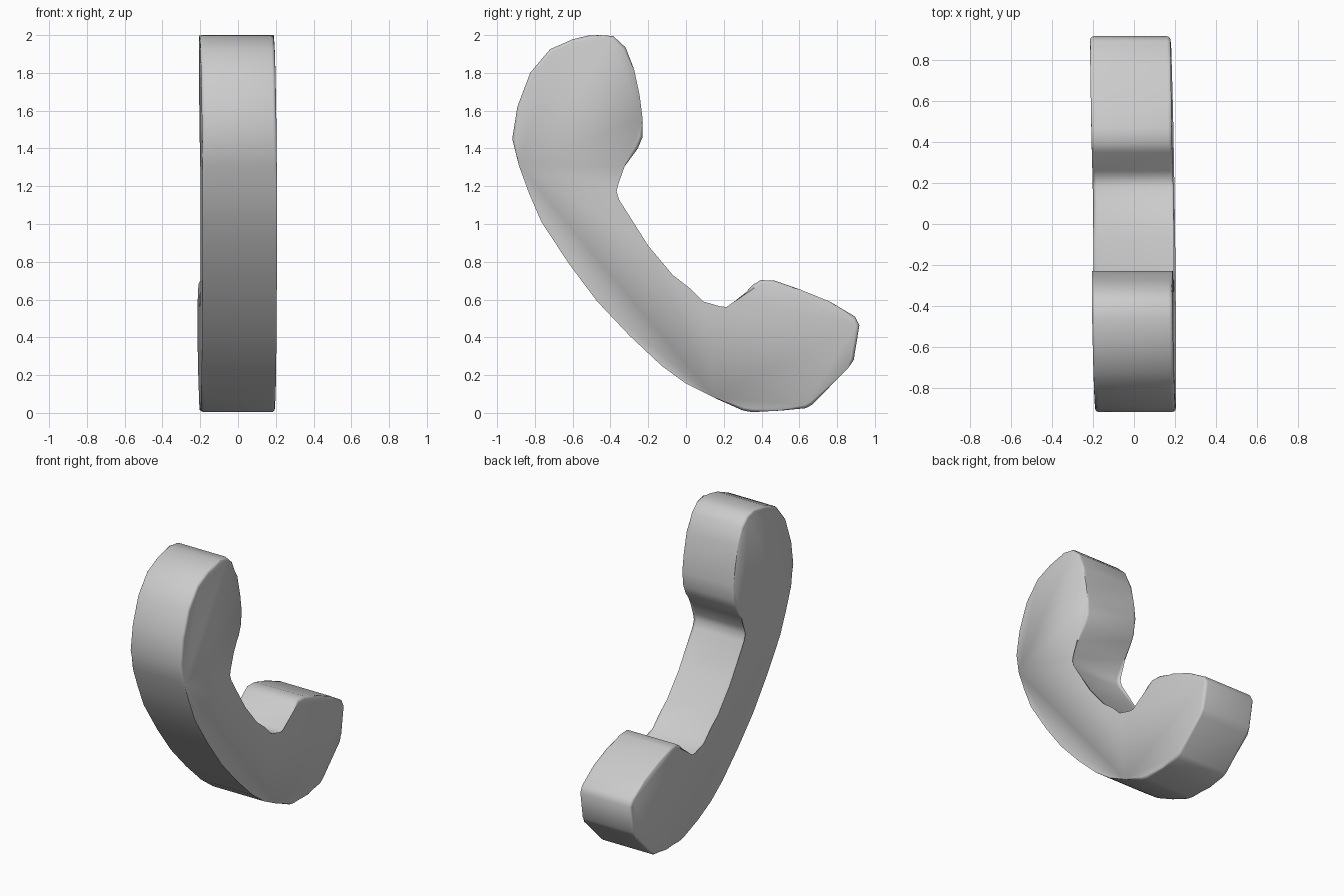
import bpy, bmesh, math

# Side outline of the handset (y, z), clockwise from the top
outline = [
    (-0.46, 2.0), (-0.385, 1.995), (-0.32, 1.935), (-0.275, 1.82), (-0.245, 1.68),
    (-0.23, 1.56), (-0.23, 1.46), (-0.255, 1.40), (-0.325, 1.305), (-0.378, 1.21),
    (-0.386, 1.17), (-0.37, 1.12), (-0.20, 0.885), (-0.07, 0.73), (0.01, 0.645),
    (0.09, 0.59), (0.18, 0.545), (0.22, 0.543), (0.26, 0.57), (0.35, 0.675),
    (0.395, 0.703), (0.47, 0.70), (0.60, 0.655), (0.76, 0.59), (0.895, 0.51),
    (0.918, 0.465), (0.888, 0.28), (0.86, 0.24), (0.67, 0.045), (0.635, 0.025),
    (0.50, 0.012), (0.35, 0.004), (0.30, 0.013), (0.15, 0.08), (0.0, 0.155),
    (-0.13, 0.25), (-0.30, 0.41), (-0.47, 0.59), (-0.62, 0.79), (-0.765, 1.01),
    (-0.83, 1.16), (-0.885, 1.31), (-0.92, 1.45), (-0.893, 1.62), (-0.825, 1.80),
    (-0.72, 1.925), (-0.60, 1.978), (-0.52, 1.997),
]
HALF = 0.197


def lean(y, z):
    # The whole handset is tilted very slightly sideways
    return 0.005 - 0.02 * y - 0.011 * z


# Extrude the outline across the width
bm = bmesh.new()
left, right = [[bm.verts.new((s * HALF + lean(y, z), y, z)) for y, z in outline]
               for s in (-1, 1)]
caps = [bm.faces.new(left), bm.faces.new(right)]
n = len(outline)
for i in range(n):
    j = (i + 1) % n
    bm.faces.new((left[i], right[i], right[j], left[j]))

# Soften both rims
rims = list({e for f in caps for e in f.edges})
bmesh.ops.bevel(bm, geom=rims, offset=0.018, segments=3, profile=0.5,
                affect='EDGES', clamp_overlap=True)
bmesh.ops.recalc_face_normals(bm, faces=bm.faces)

mesh = bpy.data.meshes.new("handset")
bm.to_mesh(mesh)
bm.free()
handset = bpy.data.objects.new("handset", mesh)
bpy.context.collection.objects.link(handset)

# Smooth shading
bpy.context.view_layer.objects.active = handset
handset.select_set(True)
bpy.ops.object.shade_smooth_by_angle(angle=math.radians(50))
